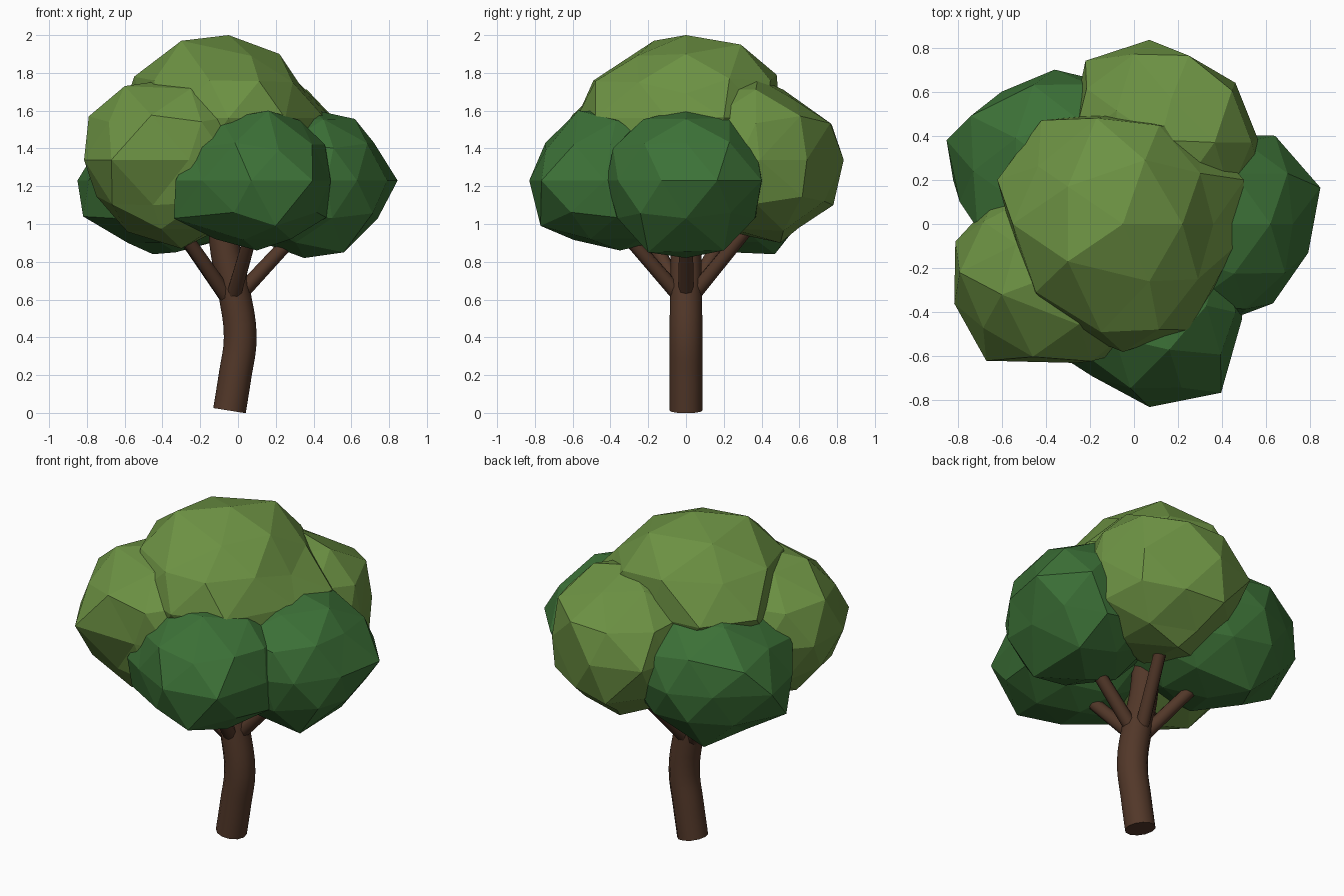
import bpy, random
from mathutils import Vector

if "Cube" in bpy.data.objects:
    bpy.data.objects.remove(bpy.data.objects["Cube"])


def material(name, rgb):
    m = bpy.data.materials.new(name)
    m.diffuse_color = (*rgb, 1)
    m.use_nodes = True
    m.node_tree.nodes["Principled BSDF"].inputs["Base Color"].default_value = m.diffuse_color
    return m


BARK = material("bark", (0.085, 0.039, 0.022))
DARK = material("dark_leaves", (0.045, 0.165, 0.038))
LIGHT = material("light_leaves", (0.15, 0.285, 0.056))


def limb(name, points, radii, sides_res):
    """Round tube along a smooth path, converted to a mesh."""
    cu = bpy.data.curves.new(name, 'CURVE')
    cu.dimensions = '3D'
    cu.bevel_depth = 1
    cu.bevel_resolution = sides_res
    cu.resolution_u = 4
    cu.use_fill_caps = True
    sp = cu.splines.new('BEZIER')
    sp.bezier_points.add(len(points) - 1)
    for bp, p, r in zip(sp.bezier_points, points, radii):
        bp.co = p
        bp.radius = r
        bp.handle_left_type = bp.handle_right_type = 'AUTO'
    ob = bpy.data.objects.new(name, cu)
    bpy.context.collection.objects.link(ob)
    bpy.ops.object.select_all(action='DESELECT')
    bpy.context.view_layer.objects.active = ob
    ob.select_set(True)
    bpy.ops.object.convert(target='MESH')
    ob = bpy.context.object
    ob.name = name
    ob.data.materials.clear()
    ob.data.materials.append(BARK)
    bpy.ops.object.shade_smooth_by_angle(angle=0.9)


def leaves(name, mat, centre, size, rim, pulls, seed):
    """Faceted leaf clump: icosphere with corners pulled to given points.
    rim points lie at the height of the centre, pulls are free corners."""
    rnd = random.Random(seed)
    c, s = Vector(centre), Vector(size)
    bpy.ops.mesh.primitive_ico_sphere_add(subdivisions=2, radius=1)
    ob = bpy.context.object
    ob.name = name
    vs = ob.data.vertices
    dirs = [v.co.normalized() for v in vs]
    for v, d in zip(vs, dirs):
        v.co = c + d * s * rnd.uniform(0.97, 1.03)
    free = set(range(len(vs)))
    for p in [(x, y, c.z) for x, y in rim] + pulls:
        q = Vector(p) - c
        q = Vector((q.x / s.x, q.y / s.y, q.z / s.z)).normalized()
        i = max(free, key=lambda k: dirs[k].dot(q))
        free.discard(i)
        vs[i].co = p
    ob.data.materials.append(mat)


# Bent trunk
limb("trunk",
     [(-0.045, 0, 0.012), (-0.015, 0, 0.2), (0.012, 0, 0.4), (-0.02, 0, 0.64),
      (-0.075, 0, 0.92), (-0.08, 0, 1.3)],
     [0.087, 0.087, 0.087, 0.085, 0.079, 0.07], 4)

# Five branches, one into each lower clump
root = Vector((-0.035, 0, 0.58))
for side, tip in {"right": (0.41, 0, 1.06), "back_right": (0.11, 0.42, 1.09),
                  "back_left": (-0.38, 0.27, 1.07), "front_left": (-0.38, -0.27, 1.08),
                  "front": (0.10, -0.42, 1.06)}.items():
    tip = Vector(tip)
    limb("branch_" + side, [root, root.lerp(tip, 0.5), tip], [0.042, 0.038, 0.034], 2)

# Leaf clumps: five around, one on top
leaves("leaves_right", DARK, (0.38, 0, 1.23), (0.45, 0.45, 0.38),
       [(0.845, 0.165), (0.64, 0.4), (0.4, 0.405), (0.79, -0.13), (0.63, -0.36), (0.47, -0.42)],
       [(0.72, 0, 1.43), (0.74, 0, 1.03), (0.56, 0.2, 0.86), (0.56, -0.2, 0.85), (0.35, 0, 0.82)], 1)
leaves("leaves_back_right", LIGHT, (0.12, 0.37, 1.34), (0.46, 0.46, 0.43),
       [(0.07, 0.835), (0.46, 0.64), (0.56, 0.39), (0.56, 0.28), (-0.22, 0.74), (-0.26, 0.55)],
       [(0.0, 0.77, 1.53), (0.0, 0.78, 1.1), (0.12, 0.38, 1.77), (0.1, 0.5, 0.9),
        (0.17, 0.57, 1.66)], 2)
leaves("leaves_back_left", DARK, (-0.33, 0.24, 1.23), (0.47, 0.47, 0.38),
       [(-0.85, 0.38), (-0.6, 0.6), (-0.36, 0.70), (-0.79, 0.1)],
       [(-0.82, 0.2, 1.04), (-0.45, 0.47, 0.84), (-0.33, 0.24, 0.85),
        (-0.74, 0.49, 1.38), (-0.71, -0.02, 1.4)], 3)
leaves("leaves_front_left", LIGHT, (-0.33, -0.23, 1.34), (0.48, 0.45, 0.44),
       [(-0.815, -0.36), (-0.81, -0.08), (-0.67, -0.62), (-0.26, -0.63)],
       [(-0.79, -0.22, 1.57), (-0.6, -0.32, 1.73), (-0.33, -0.22, 1.77), (-0.3, -0.22, 0.87),
        (-0.45, -0.52, 1.1)], 4)
leaves("leaves_front", DARK, (0.1, -0.37, 1.23), (0.43, 0.45, 0.37),
       [(0.07, -0.83), (0.395, -0.765), (-0.19, -0.69), (0.49, -0.43), (-0.33, -0.6)],
       [(-0.34, -0.54, 1.03), (0.16, -0.57, 1.6), (0.2, -0.77, 0.99), (0.46, -0.4, 1.42),
        (0.1, -0.35, 0.86), (-0.24, -0.58, 1.4)], 5)
leaves("leaves_top", LIGHT, (-0.04, -0.02, 1.56), (0.55, 0.54, 0.44),
       [(-0.62, 0.2), (-0.42, 0.47), (-0.1, 0.5), (0.5, 0.2), (0.46, -0.1),
        (0.25, -0.48), (-0.05, -0.58), (-0.48, -0.31)],
       [(-0.05, 0, 2.0), (0.22, 0, 1.9), (0.36, 0, 1.69), (-0.55, 0, 1.78), (-0.3, -0.17, 1.97),
        (0.05, 0.29, 1.95), (-0.17, 0.48, 1.79), (-0.15, -0.49, 1.76), (-0.3, 0.17, 1.93),
        (0.07, -0.26, 1.89), (0.3, 0.23, 1.77), (0.29, -0.25, 1.75)], 6)
